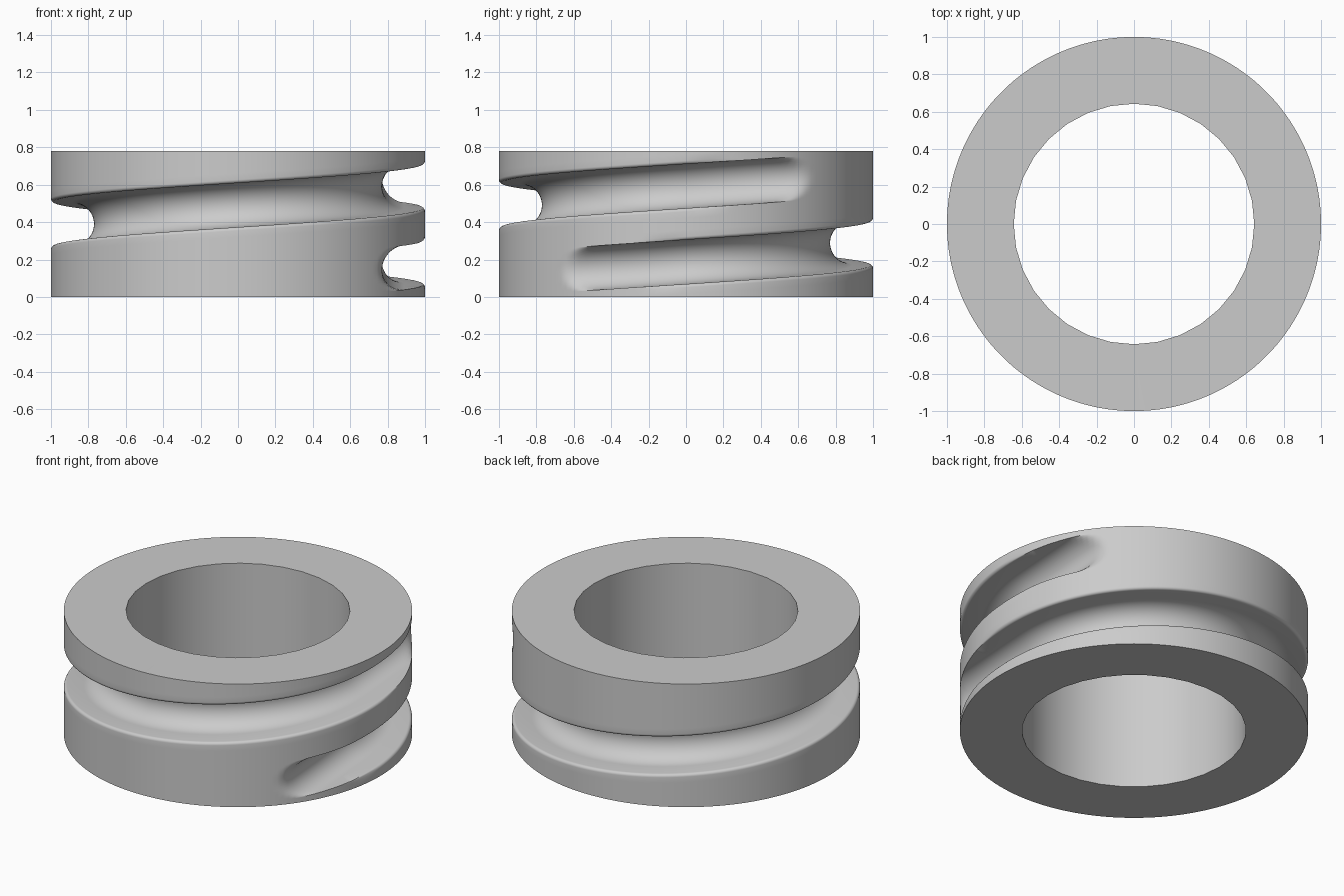
import bpy, bmesh, math

cube = bpy.data.objects.get("Cube")
if cube:
    bpy.data.objects.remove(cube)

HEIGHT, BORE = 0.78, 0.643
PITCH, START_Z = 0.405, 0.1875
RHO, FILLET, FLOOR = 0.118, 0.018, 0.77
STEPS = 180

# Groove cross-section: (height offset, radius) from groove centre up to mid-land
half = []
for i in range(13):
    a = math.pi / 2 * i / 12
    half.append((RHO * math.sin(a), FLOOR + RHO - RHO * math.cos(a)))
for i in range(6):
    a = math.pi / 2 * i / 5
    half.append((RHO + FILLET * (1 - math.cos(a)), 1 - FILLET + FILLET * math.sin(a)))
half += [(0.17, 1.0), (PITCH / 2, 1.0)]
profile = [(-d, r) for d, r in reversed(half[1:])] + half


def surface_radius(r, turn):
    """Groove radius; past either end the floor runs straight out on a tangent."""
    t = max(0.0, -turn, turn - 2 * math.pi)
    if t == 0 or r >= 1:
        return r
    if t > 0.9:
        return 1.0
    r /= math.cos(t)
    k = 0.03 * min(1.0, t / 0.2)
    h = max(k - abs(r - 1), 0) / k
    return min(r, 1.0) - h * h * k / 4


# Outer wall as one helical strip that welds to itself turn by turn
bm = bmesh.new()
previous = None
for i in range(int(-1.2 * STEPS), int(2.2 * STEPS) + 1):
    turn = 2 * math.pi * i / STEPS
    row = []
    for d, r in profile:
        rad = surface_radius(r, turn)
        z = START_Z + PITCH * i / STEPS + d
        row.append(bm.verts.new((rad * math.cos(turn), rad * math.sin(turn), z)))
    if previous:
        for j in range(len(row) - 1):
            bm.faces.new((previous[j], row[j], row[j + 1], previous[j + 1]))
    previous = row
bmesh.ops.remove_doubles(bm, verts=bm.verts, dist=0.0004)

# Trim flat at bottom and top
for z, n in ((0, -1), (HEIGHT, 1)):
    bmesh.ops.bisect_plane(bm, geom=bm.verts[:] + bm.edges[:] + bm.faces[:], dist=1e-5,
                           plane_co=(0, 0, z), plane_no=(0, 0, n), clear_outer=True)
bmesh.ops.remove_doubles(bm, verts=bm.verts, dist=0.0004)

# Bore wall
SIDES = 32
rings = []
for z in (0, HEIGHT):
    rings.append([bm.verts.new((BORE * math.cos(2 * math.pi * i / SIDES),
                                BORE * math.sin(2 * math.pi * i / SIDES), z))
                  for i in range(SIDES)])
low, high = rings
for i in range(SIDES):
    k = (i + 1) % SIDES
    bm.faces.new((low[k], low[i], high[i], high[k]))

# Flat end faces
for z in (0, HEIGHT):
    rim = [e for e in bm.edges if e.is_boundary and all(abs(v.co.z - z) < 1e-3 for v in e.verts)]
    bmesh.ops.triangle_fill(bm, edges=rim, use_beauty=True, normal=(0, 0, 1 if z else -1))
bmesh.ops.recalc_face_normals(bm, faces=bm.faces)

mesh = bpy.data.meshes.new("grooved_ring")
bm.to_mesh(mesh)
bm.free()
ring = bpy.data.objects.new("grooved_ring", mesh)
bpy.context.collection.objects.link(ring)

# Plain grey
grey = bpy.data.materials.new("light_grey")
grey.use_nodes = True
colour = (0.6, 0.6, 0.6, 1)
grey.diffuse_color = colour
grey.node_tree.nodes["Principled BSDF"].inputs["Base Color"].default_value = colour
mesh.materials.append(grey)

bpy.context.view_layer.objects.active = ring
ring.select_set(True)
bpy.ops.object.shade_smooth_by_angle(angle=math.radians(35))
